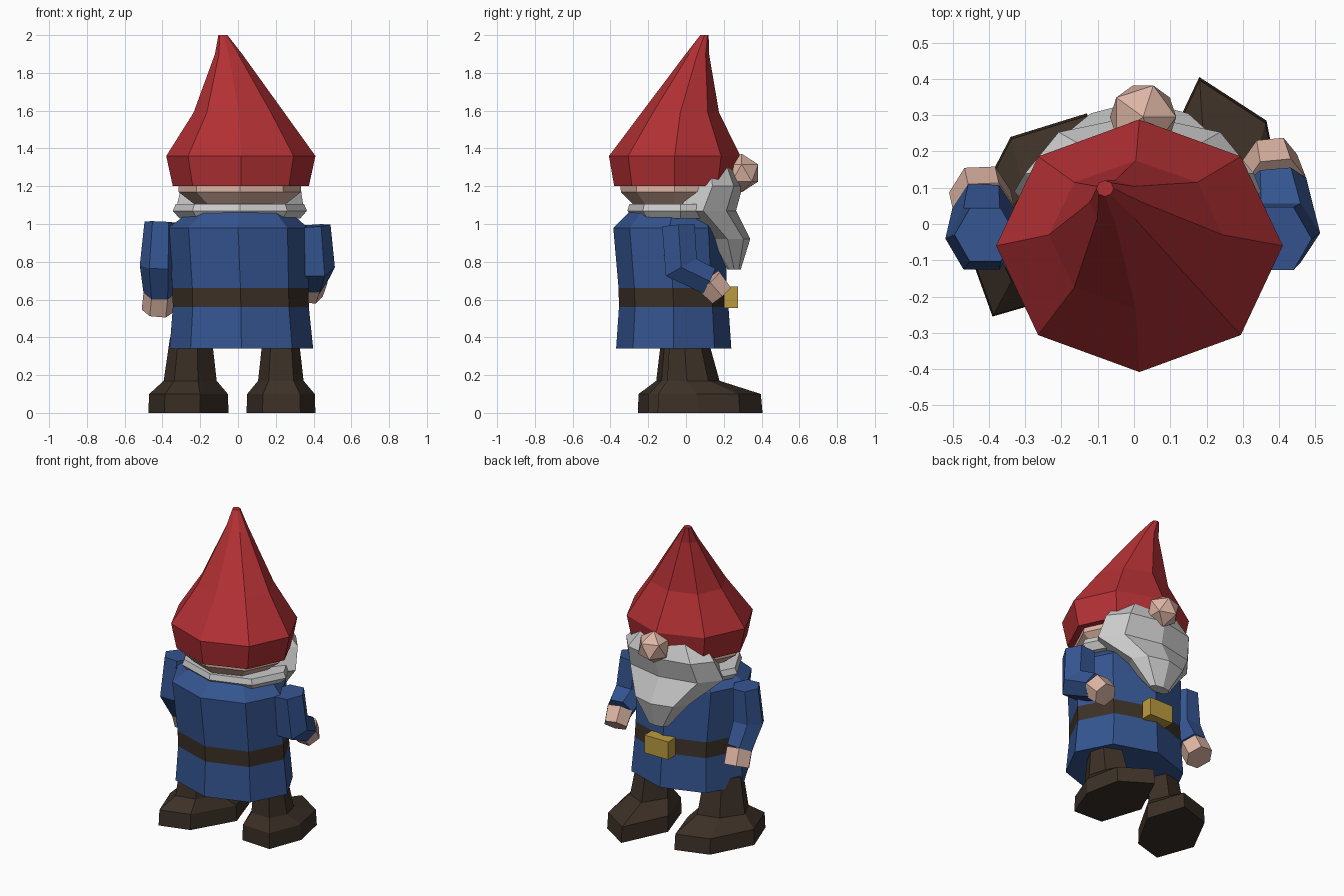
import bpy, bmesh, math
from mathutils import Vector

if "Cube" in bpy.data.objects:
    bpy.data.objects.remove(bpy.data.objects["Cube"])


def material(name, rgb):
    m = bpy.data.materials.new(name)
    m.diffuse_color = (*rgb, 1)
    m.use_nodes = True
    m.node_tree.nodes["Principled BSDF"].inputs["Base Color"].default_value = m.diffuse_color
    return m


RED = material("red felt", (0.45, 0.03, 0.035))
BLUE = material("blue cloth", (0.035, 0.09, 0.28))
SKIN = material("skin", (0.72, 0.46, 0.37))
BROWN = material("leather", (0.045, 0.03, 0.02))
GOLD = material("brass", (0.5, 0.33, 0.05))


def finish(name, bm, mat):
    bmesh.ops.recalc_face_normals(bm, faces=bm.faces)
    me = bpy.data.meshes.new(name)
    bm.to_mesh(me)
    bm.free()
    if mat:
        me.materials.append(mat)
    ob = bpy.data.objects.new(name, me)
    bpy.context.collection.objects.link(ob)
    return ob


def loft(name, rings, mat=None):
    """Skin equal-length rings of points and cap both ends."""
    bm = bmesh.new()
    vs = [[bm.verts.new(p) for p in r] for r in rings]
    n = len(vs[0])
    for a, b in zip(vs, vs[1:]):
        for i in range(n):
            j = (i + 1) % n
            bm.faces.new((a[i], a[j], b[j], b[i]))
    bm.faces.new(vs[0])
    bm.faces.new(vs[-1])
    return finish(name, bm, mat)


def ring(z, cx, cy, rx, ry, n=8):
    return [(cx + rx * math.cos(math.tau * i / n), cy + ry * math.sin(math.tau * i / n), z)
            for i in range(n)]


def stack(name, rows, mat=None):
    return loft(name, [ring(*r) for r in rows], mat)


def tube(name, path, mat, n=6):
    """Sweep along points (x, y, z, radius); frames stay square to the path."""
    pts = [Vector(p[:3]) for p in path]
    rings = []
    for i, p in enumerate(pts):
        d = (pts[min(i + 1, len(pts) - 1)] - pts[max(i - 1, 0)]).normalized()
        u = Vector((1, 0, 0))
        u = (u - d * u.dot(d)).normalized()
        v = d.cross(u)
        r = path[i][3]
        rings.append([p + r * (u * math.cos(math.tau * k / n) + v * math.sin(math.tau * k / n))
                      for k in range(n)])
    return loft(name, rings, mat)


# Pointed hat leaning toward one side
stack("hat", [(1.20, 0.015, -0.06, 0.36, 0.32), (1.36, 0.015, -0.06, 0.395, 0.348),
              (1.59, 0.005, -0.03, 0.24, 0.205), (1.90, -0.05, 0.06, 0.072, 0.062),
              (2.00, -0.08, 0.098, 0.024, 0.022)], RED)

# Head and nose
stack("head", [(1.08, 0.01, -0.06, 0.20, 0.20), (1.10, 0.01, -0.06, 0.235, 0.215),
               (1.17, 0.01, -0.06, 0.325, 0.285), (1.28, 0.01, -0.06, 0.32, 0.29)], SKIN)
bm = bmesh.new()
bmesh.ops.create_icosphere(bm, subdivisions=1, radius=0.102)
bmesh.ops.translate(bm, verts=bm.verts, vec=(0.025, 0.295, 1.27))
finish("nose", bm, SKIN)

# Hair band round the neck and full beard
stack("hair_band", [(1.03, 0.01, -0.03, 0.32, 0.25), (1.07, 0.01, -0.03, 0.355, 0.28),
                    (1.105, 0.01, -0.03, 0.34, 0.27)])
stack("beard", [(0.76, 0.02, 0.255, 0.07, 0.035), (0.92, 0.015, 0.22, 0.19, 0.12),
                (1.07, 0.01, 0.09, 0.34, 0.175), (1.20, 0.015, 0.14, 0.315, 0.16),
                (1.31, 0.015, 0.13, 0.22, 0.12)])

# Robe, with the belt as the band between its two parts
hem, belt_low = (0.34, 0.018, -0.065, 0.38, 0.305), (0.56, 0.015, -0.065, 0.36, 0.29)
belt_top, chest = (0.66, 0.013, -0.07, 0.36, 0.287), (0.98, 0.0, -0.09, 0.37, 0.295)
stack("robe_skirt", [hem, belt_low], BLUE)
stack("belt", [belt_low, belt_top], BROWN)
stack("robe_top", [belt_top, chest, (1.06, 0.01, -0.07, 0.27, 0.235)], BLUE)

# Belt buckle
bm = bmesh.new()
bmesh.ops.create_cube(bm, size=1)
bmesh.ops.scale(bm, verts=bm.verts, vec=(0.17, 0.075, 0.115))
bmesh.ops.translate(bm, verts=bm.verts, vec=(0.02, 0.238, 0.612))
finish("buckle", bm, GOLD)

# Sleeves and hands
arms = {
    "right": [(0.39, -0.04, 0.99, 0.10), (0.405, -0.025, 0.77, 0.108), (0.39, 0.12, 0.70, 0.085),
              (0.375, 0.185, 0.625, 0.075)],
    "left": [(-0.41, -0.03, 1.01, 0.085), (-0.42, -0.04, 0.78, 0.10), (-0.415, 0.045, 0.635, 0.085),
             (-0.425, 0.09, 0.54, 0.085)],
}
for side, path in arms.items():
    tube(side + "_sleeve", path[:3], BLUE)
    tube(side + "_hand", path[2:], SKIN)

# Boots: hexagonal soles narrowing up to the ankle
soles = {
    "right": ((0.225, -0.05), [(0.18, 0.405), (0.365, 0.285), (0.41, 0.06), (0.33, -0.15),
                               (0.13, -0.14), (0.045, 0.12)]),
    "left": ((-0.235, -0.06), [(-0.13, 0.305), (-0.34, 0.24), (-0.475, -0.02), (-0.39, -0.255),
                               (-0.2, -0.2), (-0.05, 0.06)]),
}
for side, ((ax, ay), sole) in soles.items():
    loft(side + "_boot", [[(ax + (x - ax) * sx, ay + (y - ay) * sy, z) for x, y in sole]
                          for z, sx, sy in ((0, 1, 1), (0.10, 0.98, 0.98), (0.17, 0.66, 0.5),
                                            (0.40, 0.52, 0.36))], BROWN)
